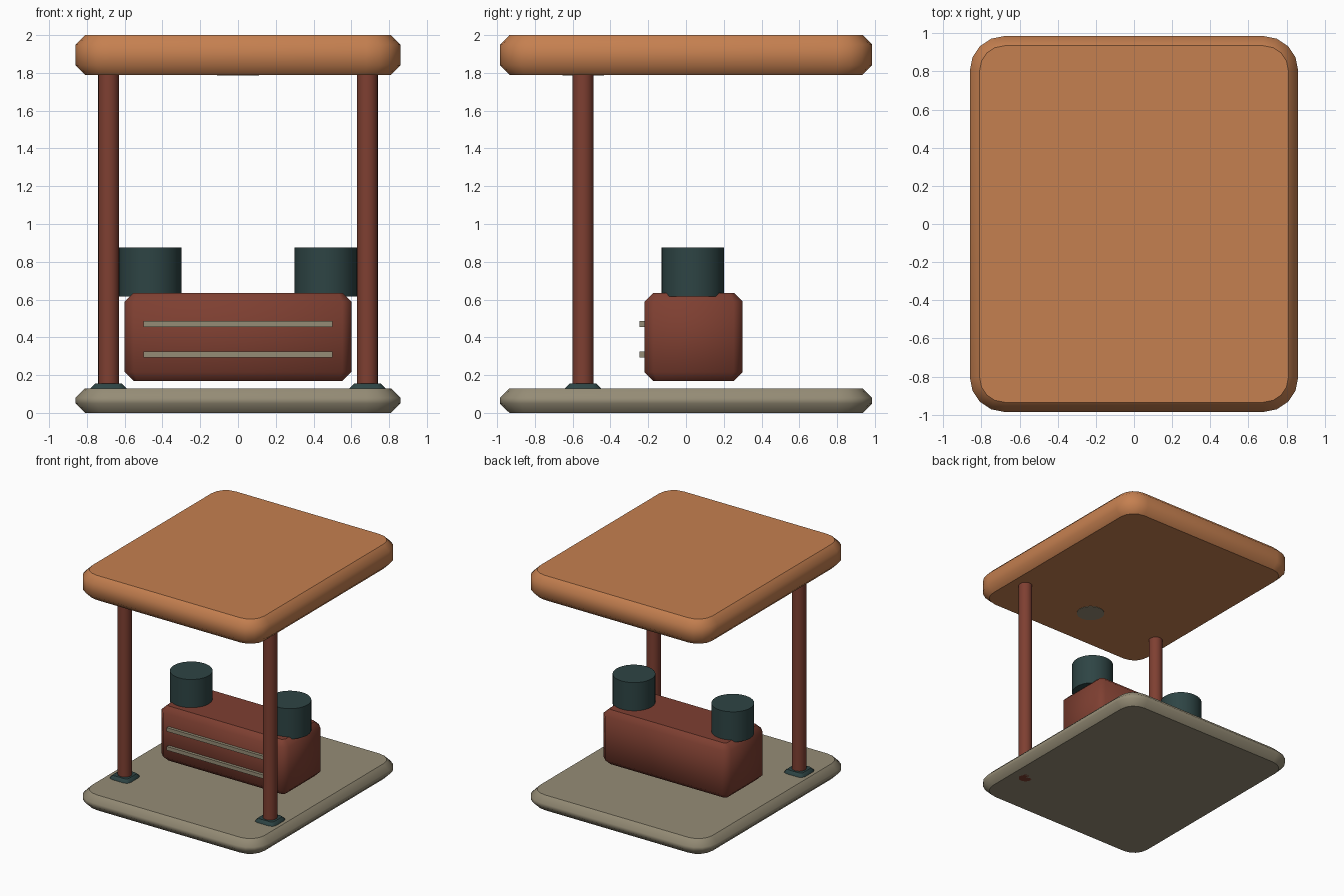
import bpy
import bmesh
import math

cube = bpy.data.objects.get("Cube")
if cube:
    bpy.data.objects.remove(cube, do_unlink=True)


def material(name, rgb):
    mat = bpy.data.materials.new(name)
    mat.use_nodes = True
    color = (*rgb, 1.0)
    mat.diffuse_color = color
    mat.node_tree.nodes["Principled BSDF"].inputs["Base Color"].default_value = color
    return mat


ORANGE = material("warm_orange", (0.56, 0.215, 0.08))
STONE = material("stone_beige", (0.30, 0.262, 0.18))
RED = material("brick_red", (0.21, 0.05, 0.031))
TEAL = material("dark_teal", (0.027, 0.058, 0.058))


def finish(name, bm, mat):
    """Smooth the walls but keep the flat top and bottom crisp."""
    bm.normal_update()
    for face in bm.faces:
        face.smooth = True
    for edge in bm.edges:
        flat = any(abs(f.normal.z) > 0.99 for f in edge.link_faces)
        edge.smooth = not flat and edge.calc_face_angle(0) < math.radians(60)
    mesh = bpy.data.meshes.new(name)
    bm.to_mesh(mesh)
    bm.free()
    mesh.materials.append(mat)
    obj = bpy.data.objects.new(name, mesh)
    bpy.context.collection.objects.link(obj)
    return obj


def slab(name, mat, center, size, radius=0, segments=1, chamfer=0):
    """Block with rounded upright corners and chamfered rims."""
    bm = bmesh.new()
    bmesh.ops.create_cube(bm, size=1)
    bmesh.ops.scale(bm, vec=size, verts=bm.verts)
    if radius:
        upright = [e for e in bm.edges
                   if abs(e.verts[0].co.z - e.verts[1].co.z) > size[2] / 2]
        bmesh.ops.bevel(bm, geom=upright, offset=radius, segments=segments,
                        profile=0.5, affect='EDGES')
    if chamfer:
        rims = [e for e in bm.edges
                if abs(e.verts[0].co.z - e.verts[1].co.z) < size[2] / 2]
        bmesh.ops.bevel(bm, geom=rims, offset=chamfer, segments=1,
                        affect='EDGES')
    bmesh.ops.translate(bm, vec=center, verts=bm.verts)
    return finish(name, bm, mat)


def cylinder(name, mat, x, y, z0, z1, radius, sides=32):
    bm = bmesh.new()
    bmesh.ops.create_cone(bm, cap_ends=True, segments=sides, radius1=radius,
                          radius2=radius, depth=z1 - z0)
    bmesh.ops.translate(bm, vec=(x, y, (z0 + z1) / 2), verts=bm.verts)
    return finish(name, bm, mat)


# Floor and roof
slab("base", STONE, (0, 0, 0.065), (1.72, 1.97, 0.13), 0.18, 4, 0.05)
slab("roof", ORANGE, (0, 0, 1.895), (1.72, 1.97, 0.21), 0.18, 4, 0.05)

# Posts with foot plates
POST_Y = -0.545
for side, x in (("left", 0.685), ("right", -0.685)):
    cylinder(side + "_post", RED, x, POST_Y, 0, 1.8, 0.055, 24)
    slab(side + "_foot_plate", TEAL, (x, POST_Y, 0.13), (0.19, 0.19, 0.05),
         0.04, 2, 0.024)

# Ceiling lamp between the posts
cylinder("ceiling_lamp", STONE, 0, POST_Y, 1.786, 1.8, 0.11)

# Cabinet with two front rails
slab("cabinet", RED, (0, 0.04, 0.4025), (1.2, 0.52, 0.465), 0.048, 1, 0.046)
for label, z in (("lower", 0.31), ("upper", 0.47)):
    slab(label + "_rail", STONE, (0, -0.23, z), (1.0, 0.03, 0.032))

# Drums on the cabinet
for side, x in (("left", 0.465), ("right", -0.465)):
    cylinder(side + "_drum", TEAL, x, 0.035, 0.617, 0.875, 0.165)
